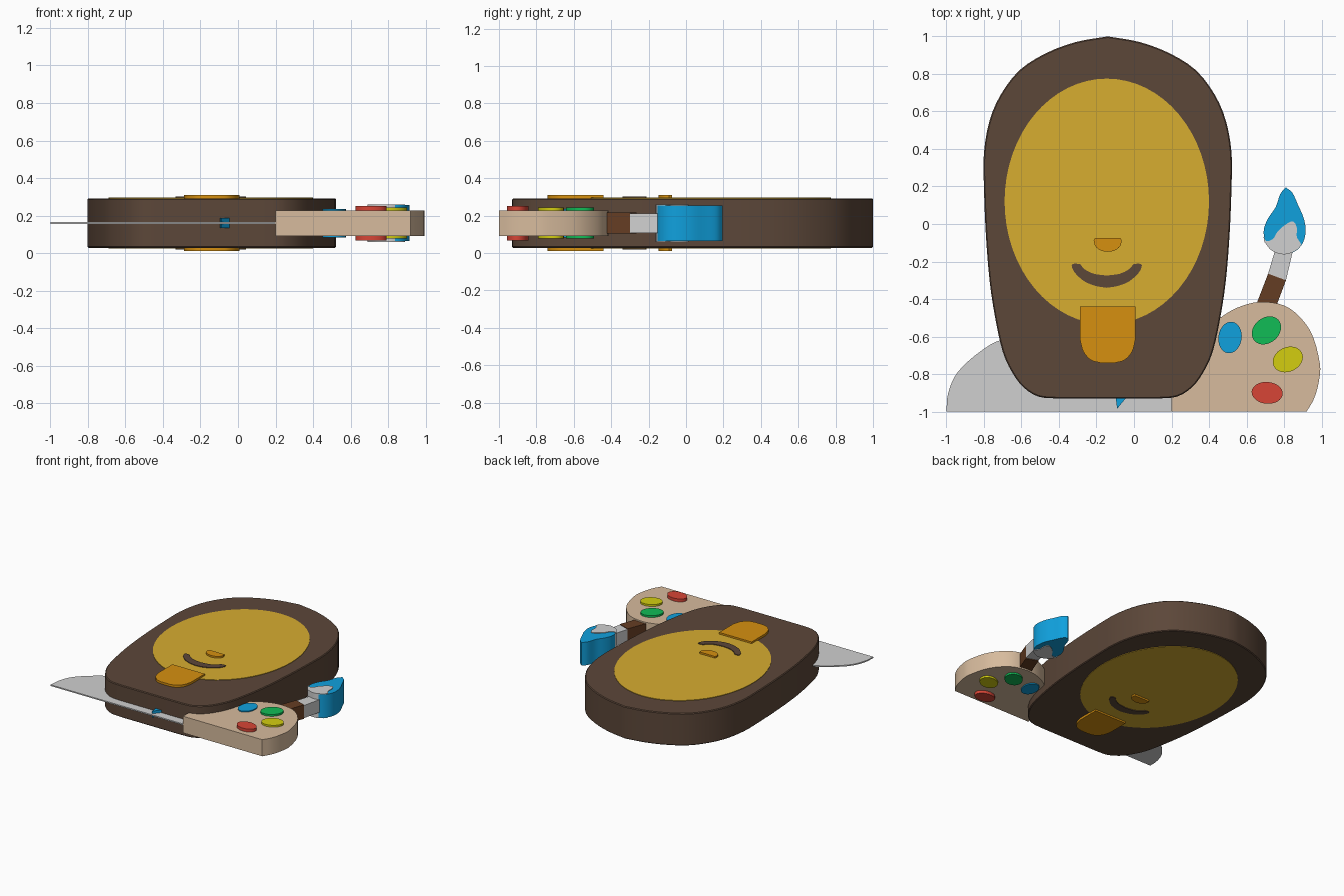
import bpy, bmesh
from math import sin, cos, pi, radians
from mathutils import Vector

default = bpy.data.objects.get("Cube")
if default:
    bpy.data.objects.remove(default, do_unlink=True)

MID = 0.16          # every part is a slab centred on this height
FACE_X = -0.14      # symmetry line of the body and face


def material(name, r, g, b):
    def linear(c):
        c /= 255
        return c / 12.92 if c < 0.04 else ((c + 0.055) / 1.055) ** 2.4
    mat = bpy.data.materials.new(name)
    mat.use_nodes = True
    color = (linear(r), linear(g), linear(b), 1)
    mat.diffuse_color = color
    mat.node_tree.nodes["Principled BSDF"].inputs["Base Color"].default_value = color
    return mat


brown = material("dark brown", 92, 71, 57)
gold = material("gold", 215, 173, 48)
orange = material("orange", 214, 144, 16)
grey = material("light grey", 208, 208, 208)
tan = material("tan", 215, 187, 157)
red = material("red", 215, 69, 54)
yellow = material("yellow", 212, 206, 16)
green = material("green", 17, 188, 86)
blue = material("blue", 16, 161, 222)
wood = material("wood brown", 101, 61, 35)


def curve(points, steps=4):
    """Smooth open curve through the points."""
    pts = [Vector(p) for p in points]
    pts = [pts[0] * 2 - pts[1]] + pts + [pts[-1] * 2 - pts[-2]]
    out = []
    for a, b, c, d in zip(pts, pts[1:], pts[2:], pts[3:]):
        for i in range(steps):
            t = i / steps
            out.append(0.5 * (2 * b + (c - a) * t + (2 * a - 5 * b + 4 * c - d) * t * t
                              + (3 * b - a - 3 * c + d) * t ** 3))
    return out + [pts[-2]]


def mirrored(half):
    """Close a right-hand half outline, given as offsets from the face centre."""
    right = [(FACE_X + x, y) for x, y in half]
    left = [(FACE_X - x, y) for x, y in reversed(half) if x > 0.001]
    return right + left


def ellipse(cx, cy, rx, ry, turn=0, sides=32):
    t = radians(turn)
    ring = [(rx * cos(2 * pi * i / sides), ry * sin(2 * pi * i / sides)) for i in range(sides)]
    return [(cx + x * cos(t) - y * sin(t), cy + x * sin(t) + y * cos(t)) for x, y in ring]


def slab(name, outline, half_thickness, mat, bevel=0):
    """Extrude a closed outline equally above and below the middle height."""
    bm = bmesh.new()
    base = bm.faces.new([bm.verts.new((p[0], p[1], MID - half_thickness)) for p in outline])
    top = bmesh.ops.extrude_face_region(bm, geom=[base])["geom"]
    bmesh.ops.translate(bm, vec=(0, 0, 2 * half_thickness),
                        verts=[v for v in top if isinstance(v, bmesh.types.BMVert)])
    bmesh.ops.recalc_face_normals(bm, faces=bm.faces[:])
    mesh = bpy.data.meshes.new(name)
    bm.to_mesh(mesh)
    bm.free()
    mesh.materials.append(mat)
    obj = bpy.data.objects.new(name, mesh)
    bpy.context.collection.objects.link(obj)
    bpy.ops.object.select_all(action="DESELECT")
    obj.select_set(True)
    bpy.context.view_layer.objects.active = obj
    bpy.ops.object.shade_smooth_by_angle(angle=radians(30))
    if bevel:
        mod = obj.modifiers.new("Edge", "BEVEL")
        mod.width = bevel
        mod.segments = 1
        mod.angle_limit = radians(60)
    return obj


# Body and face
body_half = [(xy.x, xy.y) for xy in curve([
    (0, 1), (0.17, 0.97), (0.33, 0.91), (0.47, 0.82), (0.57, 0.69), (0.63, 0.55),
    (0.66, 0.38), (0.66, 0.2), (0.65, -0.05), (0.63, -0.3), (0.6, -0.5),
    (0.56, -0.68), (0.51, -0.79), (0.45, -0.87), (0.37, -0.92), (0.27, -0.93)], 3)]
slab("body", mirrored(body_half), 0.132, brown, 0.006)
slab("face", ellipse(FACE_X - 0.005, 0.12, 0.545, 0.655, sides=64), 0.136, gold)

# Mouth, nose and bib
mouth_top = curve([(0, -0.275), (0.07, -0.265), (0.12, -0.24), (0.14, -0.215)])
mouth_tip = curve([(0.17, -0.21), (0.187, -0.22), (0.17, -0.26), (0.12, -0.305),
                   (0.06, -0.33), (0, -0.34)])
half = mouth_top + mouth_tip
left = [(FACE_X - 0.005 - p.x, p.y) for p in reversed(half[1:-1])]
slab("mouth", [(FACE_X - 0.005 + p.x, p.y) for p in half] + left, 0.141, brown)
nose_half = [(0.068, -0.075)] + curve([(0.075, -0.09), (0.065, -0.12), (0.035, -0.142), (0, -0.148)])
slab("nose", mirrored([tuple(p) for p in nose_half]), 0.15, orange)
bib_half = [(0.147, -0.44)] + curve([(0.147, -0.62), (0.13, -0.68), (0.09, -0.725), (0.04, -0.74)])
slab("bib", mirrored([tuple(p) for p in bib_half]), 0.15, orange)

# Thin sheet behind the body, with a small blue splinter
sheet_edge = curve([(-1, -1), (-0.99, -0.9), (-0.94, -0.79), (-0.82, -0.68),
                    (-0.7, -0.615), (-0.5, -0.58), (-0.1, -0.64), (0.2, -0.8)])
slab("sheet", sheet_edge + [(0.2, -1)], 0.005, grey)
slab("blue_splinter", [(-0.1, -0.9), (-0.09, -0.985), (-0.045, -0.93), (-0.045, -0.9)], 0.026, blue)

# Palette with paint blobs showing on both sides
palette_edge = curve([(0.92, -1), (0.96, -0.93), (0.985, -0.84), (0.99, -0.74), (0.94, -0.57),
                      (0.83, -0.45), (0.7, -0.415), (0.58, -0.435), (0.46, -0.5),
                      (0.3, -0.65), (0.2, -0.8)])
slab("palette", [(0.2, -1)] + palette_edge, 0.068, tan)
slab("red_paint", ellipse(0.71, -0.9, 0.083, 0.058, -5), 0.092, red)
slab("yellow_paint", ellipse(0.82, -0.722, 0.083, 0.065, 25), 0.083, yellow)
slab("green_paint", ellipse(0.706, -0.567, 0.085, 0.067, 40), 0.083, green)
slab("blue_paint", ellipse(0.512, -0.605, 0.062, 0.084, -8), 0.076, blue)

# Brush
slab("brush_handle", [(0.64, -0.46), (0.75, -0.46), (0.81, -0.3), (0.715, -0.265)], 0.057, wood)
slab("brush_ferrule", [(0.715, -0.265), (0.81, -0.3), (0.85, -0.13), (0.755, -0.13)], 0.052, grey)
tip = curve([(0.81, 0.195), (0.845, 0.165), (0.875, 0.1), (0.905, 0.03), (0.915, -0.04),
             (0.9, -0.1), (0.86, -0.145), (0.8, -0.156), (0.74, -0.135), (0.7, -0.09),
             (0.692, -0.03), (0.715, 0.03), (0.755, 0.09), (0.78, 0.16), (0.81, 0.195)])
slab("brush_tip", tip[:-1], 0.095, blue)
bare = curve([(0.69, -0.065), (0.705, -0.09), (0.74, -0.08), (0.77, -0.035), (0.82, 0.005),
              (0.85, 0.012), (0.868, -0.02), (0.868, -0.07), (0.89, -0.11), (0.858, -0.143),
              (0.8, -0.162), (0.735, -0.142), (0.695, -0.095)])
slab("bare_bristles", bare, 0.1, grey)
